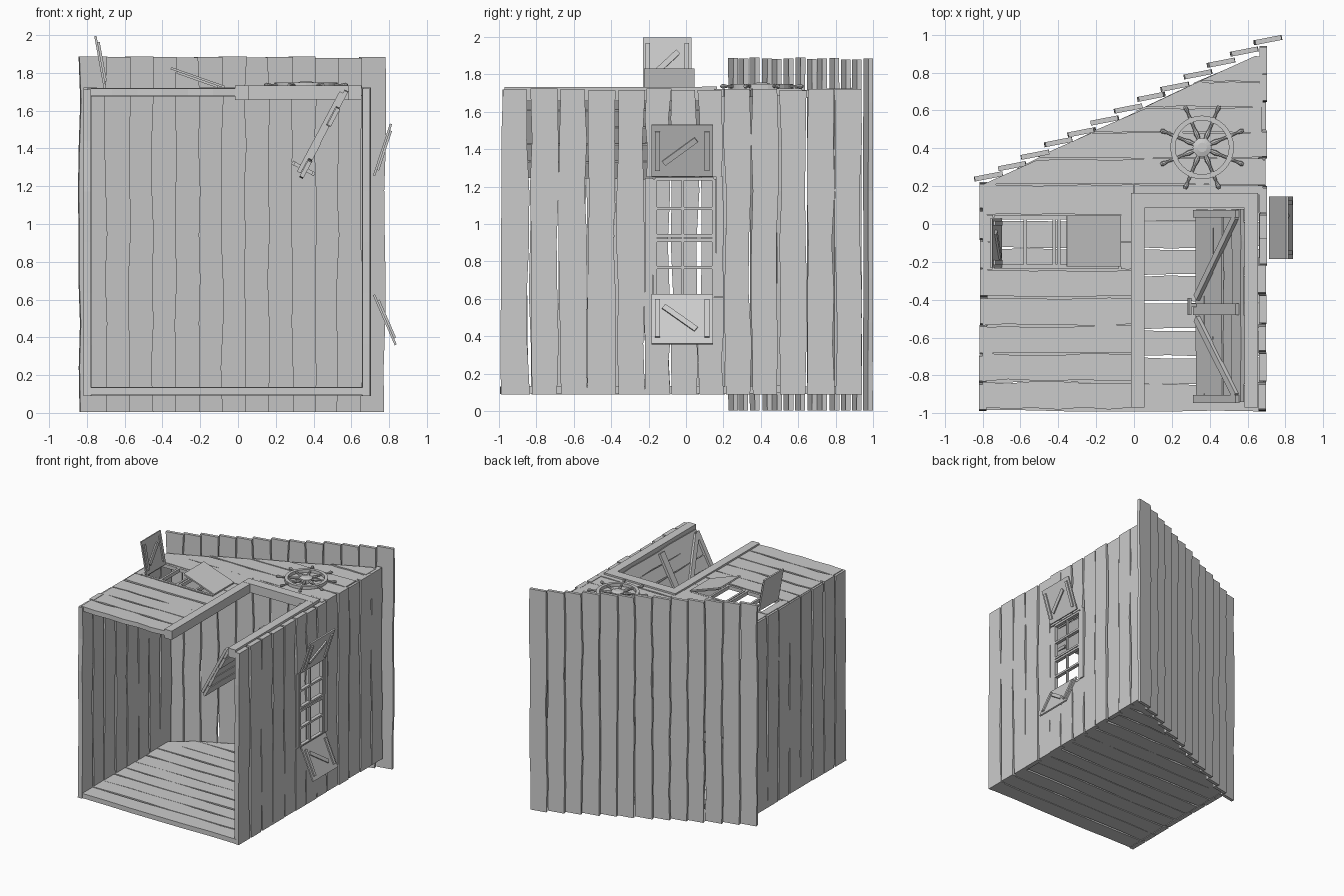
import bpy, bmesh, math, random
from mathutils import Vector as V

if "Cube" in bpy.data.objects:
    bpy.data.objects.remove(bpy.data.objects["Cube"])

random.seed(7)


def finish(bm, name):
    bmesh.ops.recalc_face_normals(bm, faces=bm.faces)
    me = bpy.data.meshes.new(name)
    bm.to_mesh(me)
    bm.free()
    ob = bpy.data.objects.new(name, me)
    bpy.context.collection.objects.link(ob)
    return ob


def plank(bm, frame, u0, u1, v0, v1, t, jit=0.008, u0b=None, segs=6):
    """Rough board along u; u0b is the start of the v1 edge for slanted ends."""
    if u0b is None:
        u0b = u0
    dw = random.uniform(-0.004, 0.004)
    e = random.uniform(-0.008, 0.004)
    rings = []
    for i in range(segs + 1):
        f = i / segs
        a = v0 + random.uniform(-0.2, 1) * jit
        b = v1 - random.uniform(-0.2, 1) * jit
        ua, ub = u0 + (u1 + e - u0) * f, u0b + (u1 + e - u0b) * f
        rings.append([bm.verts.new(frame(*p)) for p in
                      ((ua, a, dw), (ub, b, dw), (ub, b, dw + t), (ua, a, dw + t))])
    for r, s in zip(rings, rings[1:]):
        for k in range(4):
            bm.faces.new((r[k], r[(k + 1) % 4], s[(k + 1) % 4], s[k]))
    bm.faces.new(rings[0])
    bm.faces.new(rings[-1])


def bar(bm, p, q, width, depth, n):
    """Straight rectangular bar from p to q; depth is measured along n."""
    p, q, n = V(p), V(q), V(n).normalized()
    s = (q - p).cross(n).normalized() * width / 2
    n = n * depth / 2
    ends = [[bm.verts.new(c + a * s + b * n) for a, b in
             ((-1, -1), (1, -1), (1, 1), (-1, 1))] for c in (p, q)]
    r, t = ends
    for k in range(4):
        bm.faces.new((r[k], r[(k + 1) % 4], t[(k + 1) % 4], t[k]))
    bm.faces.new(r)
    bm.faces.new(t)


def roof_x(y):
    return max(-0.80, -0.80 + (y - 0.21) / 0.475)


def rows(a, b, n):
    s = (b - a) / n
    return [(a + i * s, a + (i + 1) * s) for i in range(n)]


# back wall: boards along x, trimmed to the roof slope
bm = bmesh.new()
back = lambda u, v, w: (u, v, 0.095 + w)
for a, b in rows(-0.99, 0.88, 13):
    plank(bm, back, roof_x(a), 0.68, a, b, 0.04, 0.012, roof_x(b))
finish(bm, "back_wall")

# front wall with door and window openings
bm = bmesh.new()
face = lambda u, v, w: (u, v, 1.68 + w)
for a, b in rows(-0.98, -0.24, 5):
    plank(bm, face, -0.80, 0.0, a, b, 0.04, 0.012)
for a, b in rows(-0.24, 0.05, 2):
    plank(bm, face, -0.80, -0.75, a, b, 0.04, 0.004, segs=2)
    plank(bm, face, -0.07, 0.0, a, b, 0.04, 0.004, segs=2)
plank(bm, face, -0.80, 0.0, 0.05, 0.21, 0.04)
plank(bm, face, 0.0, 0.68, 0.15, 0.21, 0.04)
for a, b in rows(0.21, 0.89, 5):
    plank(bm, face, roof_x(a), 0.68, a, b, 0.04, 0.01, roof_x(b))
finish(bm, "front_wall")

# left wall
bm = bmesh.new()
left = lambda u, v, w: (-0.815 + w, v, u)
for a, b in rows(-0.99, 0.22, 8):
    plank(bm, left, 0.09, 1.72, a, b, 0.04, 0.015)
finish(bm, "left_wall")

# right wall with window opening
bm = bmesh.new()
right = lambda u, v, w: (0.66 + w, v, u)
for a, b in rows(-0.99, -0.22, 5) + rows(0.20, 0.94, 5):
    plank(bm, right, 0.09, 1.72, a, b, 0.04, 0.015)
for a, b in rows(-0.22, 0.20, 3):
    plank(bm, right, 0.09, 0.61, a, b, 0.04, 0.014, segs=3)
    plank(bm, right, 1.25, 1.72, a, b, 0.04, 0.014, segs=3)
for a, b in ((-0.22, -0.175), (0.16, 0.20)):
    plank(bm, right, 0.61, 1.25, a, b, 0.04, 0.004, segs=3)
finish(bm, "right_wall")

# overlapping roof boards
bm = bmesh.new()
c, s = math.cos(math.radians(11)), math.sin(math.radians(11))
for i in range(13):
    x, y = -0.84 + i * 0.123, 0.222 + i * 0.06
    tile = lambda u, v, w: (x + v * c - w * s, y + v * s + w * c, u)
    plank(bm, tile, 0.005, 1.885, 0, 0.15, 0.026, 0.012, segs=8)
finish(bm, "roof")

# door frame
Z = (0, 0, 1)
bm = bmesh.new()
bar(bm, (0.02, -0.97, 1.695), (0.02, 0.16, 1.695), 0.07, 0.075, Z)
bar(bm, (0.62, -0.97, 1.695), (0.62, 0.16, 1.695), 0.07, 0.075, Z)
bar(bm, (-0.015, 0.125, 1.696), (0.655, 0.125, 1.696), 0.08, 0.075, Z)
finish(bm, "door_frame")

# door swung inward: d runs hinge to free edge, n is the outer face
bm = bmesh.new()
d, n = V((-0.47, 0, -0.883)), V((-0.883, 0, 0.47))
H = V((0.585, 0, 1.70))


def dp(u, y, w):
    return H + d * u + V((0, y, 0)) + n * w


for a, b in rows(0, 0.52, 5):
    plank(bm, lambda u, v, w: dp(v, u, w), -0.94, 0.075, a, b, 0.022, 0.008)
for a, b in (((0.04, 0.04), (0.48, -0.39)), ((0.48, -0.50), (0.04, -0.91)),
             ((0.02, -0.45), (0.50, -0.45)), ((0.02, 0.055), (0.50, 0.055)),
             ((0.02, -0.925), (0.50, -0.925))):
    w = 0.06 if a[1] == b[1] == -0.45 else 0.04
    bar(bm, dp(*a, 0.032), dp(*b, 0.032), w, 0.022, n)
finish(bm, "door")
bm = bmesh.new()
bar(bm, dp(0.47, -0.43, -0.04), dp(0.47, -0.43, 0.08), 0.02, 0.02, d)
for w in (-0.04, 0.08):
    bar(bm, dp(0.47, -0.48, w), dp(0.47, -0.39, w), 0.022, 0.015, n)
finish(bm, "door_handle")


# windows: edges plus bars across, two casements side by side
def window(name, fr, u0, u1, v0, v1, n):
    bm = bmesh.new()
    mid = (u0 + u1) / 2
    for u in (u0, (u0 + mid) / 2, mid - 0.012, mid + 0.012, (u1 + mid) / 2, u1):
        bar(bm, fr(u, v0, 0.025), fr(u, v1, 0.025), 0.017, 0.03, n)
    for v in (v0, v1):
        bar(bm, fr(u0, v, 0.025), fr(u1, v, 0.025), 0.02, 0.03, n)
    if name == "right_window":
        m = (v0 + v1) / 2 - 0.01
        bar(bm, fr(u0, m, 0.025), fr(u1, m, 0.025), 0.012, 0.02, n)
    finish(bm, name)


window("front_window", face, -0.74, -0.08, -0.225, 0.035, Z)
window("right_window", right, 0.61, 1.24, -0.165, 0.15, (1, 0, 0))


# shutters: panel with two battens and a short brace on the inner face
def shutter(name, hinge, tip, half, n):
    bm = bmesh.new()
    h, t, n = V(hinge), V(tip), V(n)
    l = t - h
    n = (n - l * n.dot(l) / l.dot(l)).normalized()
    side = V((0, half, 0))
    bar(bm, h, t, half * 2, 0.012, n)
    o = n * 0.011
    for k in (-0.8, 0.8):
        bar(bm, h + l * 0.12 + side * k + o, h + l * 0.88 + side * k + o, 0.025, 0.012, n)
    bar(bm, h + l * 0.26 - side * 0.6 + o, h + l * 0.72 + side * 0.45 + o, 0.03, 0.012, n)
    finish(bm, name)


shutter("front_shutter_left", (-0.705, -0.10, 1.72), (-0.755, -0.10, 1.995), 0.13, (1, 0, 0))
shutter("front_shutter_right", (-0.07, -0.09, 1.725), (-0.355, -0.09, 1.825), 0.135, (0, 0, -1))
shutter("right_shutter_upper", (0.72, -0.02, 1.255), (0.81, -0.02, 1.53), 0.165, (1, 0, 0))
shutter("right_shutter_lower", (0.72, -0.02, 0.625), (0.835, -0.02, 0.36), 0.165, (1, 0, 0))

# steering wheel: rim, hub and eight spokes with turned handles
W = V((0.36, 0.405, 1.735))


def lathe(name, profile, origin, axis, sides):
    bm = bmesh.new()
    q = V(axis).to_track_quat('Z', 'Y')
    rings = [[bm.verts.new(origin + q @ V((r * math.cos(a), r * math.sin(a), z)))
              for a in (2 * math.pi * k / sides for k in range(sides))] for r, z in profile]
    for r, t in zip(rings, rings[1:]):
        for k in range(sides):
            bm.faces.new((r[k], r[(k + 1) % sides], t[(k + 1) % sides], t[k]))
    if profile[0] != profile[-1]:
        bm.faces.new(rings[0])
        bm.faces.new(rings[-1])
    else:
        bmesh.ops.remove_doubles(bm, verts=bm.verts, dist=1e-5)
    finish(bm, name)


lathe("wheel_rim", [(0.142, -0.013), (0.168, -0.013), (0.168, 0.013),
                    (0.142, 0.013), (0.142, -0.013)], W, Z, 32)
lathe("wheel_hub", [(0.05, -0.02), (0.05, 0.012), (0.025, 0.02)], W, Z, 16)
for k in range(8):
    a = math.radians(22.5 + 45 * k)
    lathe("wheel_spoke", [(0.008, 0.04), (0.014, 0.075), (0.008, 0.105), (0.008, 0.18),
                          (0.006, 0.195), (0.013, 0.225), (0.007, 0.238)],
          W, (math.cos(a), math.sin(a), 0), 8)
